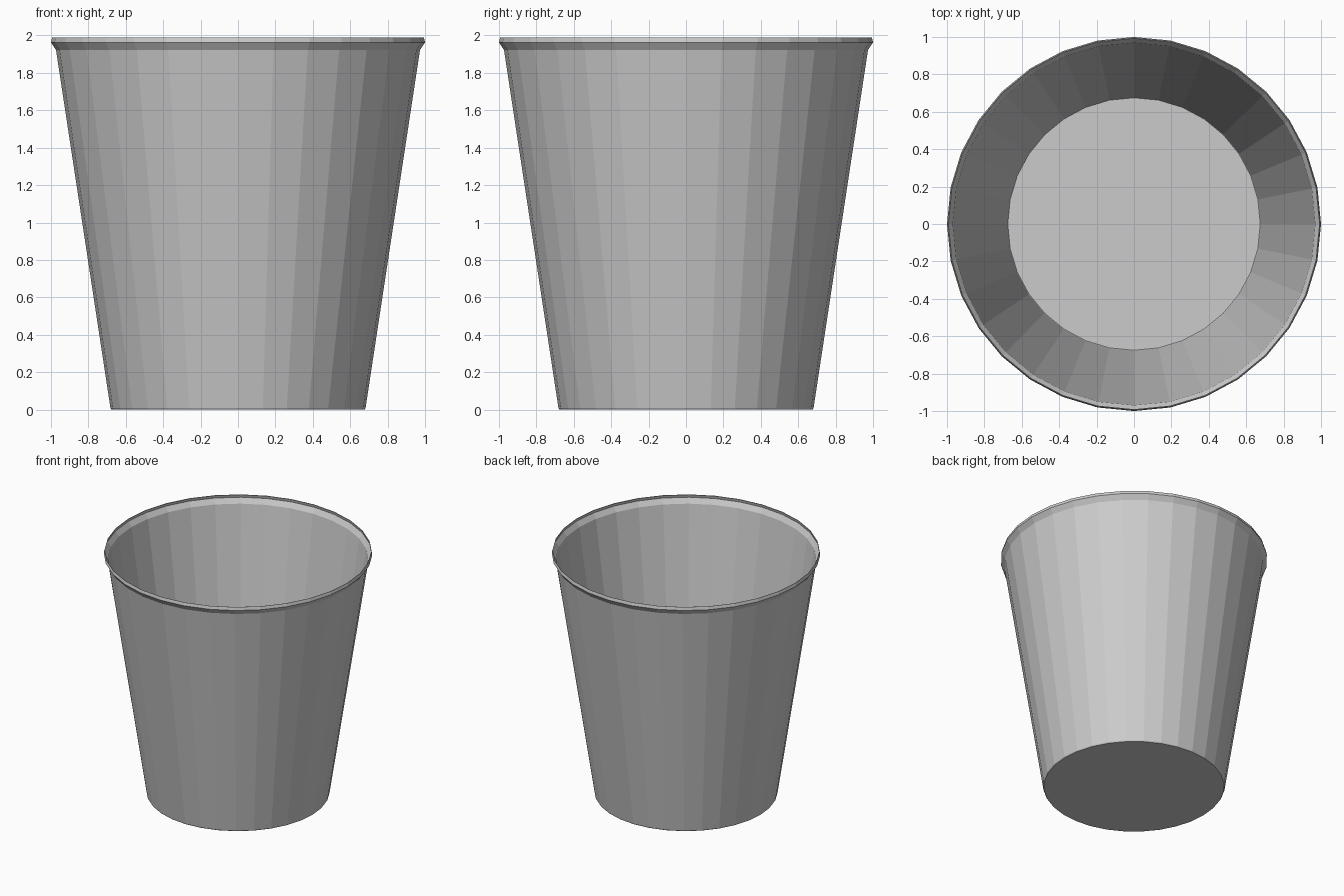
import bpy, bmesh
from math import cos, sin, tau

if "Cube" in bpy.data.objects:
    bpy.data.objects.remove(bpy.data.objects["Cube"])

SIDES = 32
# (radius, height) from base up to the flared rim
PROFILE = [(0.677, 0.0), (0.682, 0.008), (0.973, 1.922), (1.0, 1.963), (0.994, 1.988)]

bm = bmesh.new()
rings = [[bm.verts.new((r * cos(tau * i / SIDES), r * sin(tau * i / SIDES), z))
          for i in range(SIDES)] for r, z in PROFILE]

# Floor
bm.faces.new(rings[0][::-1])

# Tapered wall and rim
for low, high in zip(rings, rings[1:]):
    for i in range(SIDES):
        j = (i + 1) % SIDES
        bm.faces.new((low[i], low[j], high[j], high[i]))

mesh = bpy.data.meshes.new("bucket")
bm.to_mesh(mesh)
bm.free()
bucket = bpy.data.objects.new("bucket", mesh)
bpy.context.collection.objects.link(bucket)

# Thin sheet thickness, kept inside the outer profile
solid = bucket.modifiers.new("thickness", 'SOLIDIFY')
solid.thickness = 0.004
solid.offset = -1
